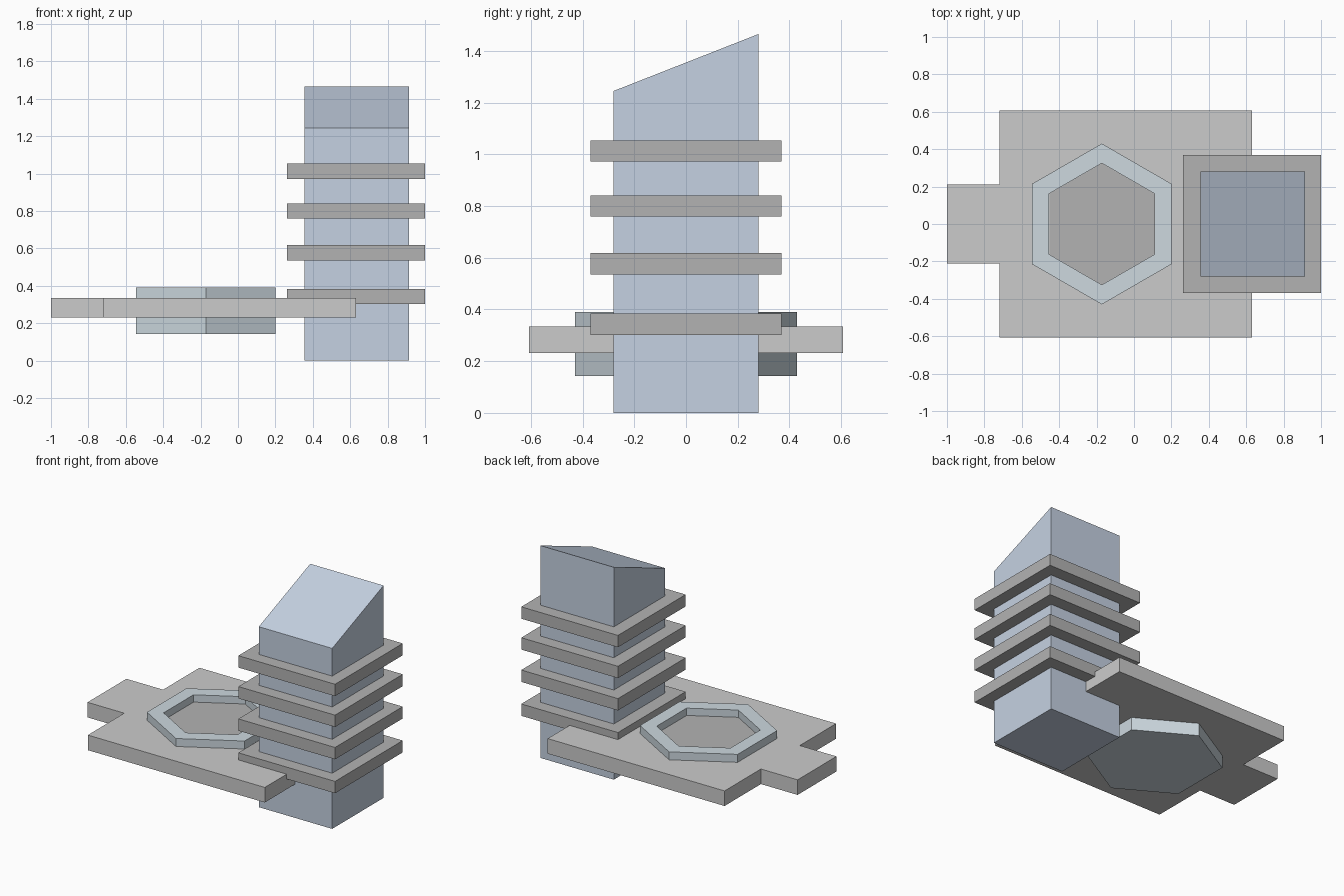
import bpy, bmesh, math

if "Cube" in bpy.data.objects:
    bpy.data.objects.remove(bpy.data.objects["Cube"])


def material(name, rgb):
    m = bpy.data.materials.new(name)
    m.diffuse_color = (*rgb, 1)
    m.use_nodes = True
    m.node_tree.nodes["Principled BSDF"].inputs["Base Color"].default_value = m.diffuse_color
    return m


def prism(name, points, z0, z1, mat=None, hole=None, hole_z=None):
    """Extrude an outline upward; optionally sink a recess with the same point count."""
    bm = bmesh.new()

    def ring(pts, z):
        return [bm.verts.new((x, y, z)) for x, y in pts]

    def walls(a, b):
        n = len(a)
        for i in range(n):
            j = (i + 1) % n
            bm.faces.new((a[i], a[j], b[j], b[i]))

    low, top = ring(points, z0), ring(points, z1)
    bm.faces.new(low[::-1])
    walls(low, top)
    if hole:
        rim, floor = ring(hole, z1), ring(hole, hole_z)
        walls(top, rim)
        walls(rim, floor)
        bm.faces.new(floor)
    else:
        bm.faces.new(top)
    bmesh.ops.recalc_face_normals(bm, faces=bm.faces[:])
    mesh = bpy.data.meshes.new(name)
    bm.to_mesh(mesh)
    bm.free()
    obj = bpy.data.objects.new(name, mesh)
    bpy.context.collection.objects.link(obj)
    if mat:
        mesh.materials.append(mat)
    return obj


def square(cx, half):
    return [(cx - half, -half), (cx + half, -half), (cx + half, half), (cx - half, half)]


def hexagon(cx, radius):
    return [(cx + radius * math.cos(a), radius * math.sin(a))
            for a in (math.radians(30 + 60 * i) for i in range(6))]


blue = material("tower_blue", (0.56, 0.64, 0.76))
pale = material("socket_blue", (0.61, 0.69, 0.74))
dark = material("dark_grey", (0.45, 0.45, 0.45))
grey = material("light_grey", (0.66, 0.66, 0.66))

# Square tower with its roof sloping up toward the back
tower = prism("tower", square(0.635, 0.28), 0, 1.245, blue)
for v in tower.data.vertices:
    if v.co.z > 1 and v.co.y > 0:
        v.co.z = 1.465

# Four square collars around the tower
for i, z in enumerate((0.343, 0.577, 0.8, 1.013)):
    prism(f"collar_{i + 1}", square(0.63, 0.369), z - 0.041, z + 0.041, dark)

# Flat deck with a tab on its left end
prism("deck", [(-1, -0.212), (-0.72, -0.212), (-0.72, -0.608), (0.63, -0.608),
               (0.63, 0.608), (-0.72, 0.608), (-0.72, 0.212), (-1, 0.212)],
      0.231, 0.335, grey)

# Hexagonal socket through the deck, with a recessed dark floor
prism("hex_socket", hexagon(-0.172, 0.43), 0.142, 0.39, pale,
      hexagon(-0.172, 0.325), 0.3)
prism("socket_floor", hexagon(-0.172, 0.324), 0.3, 0.34, dark)
